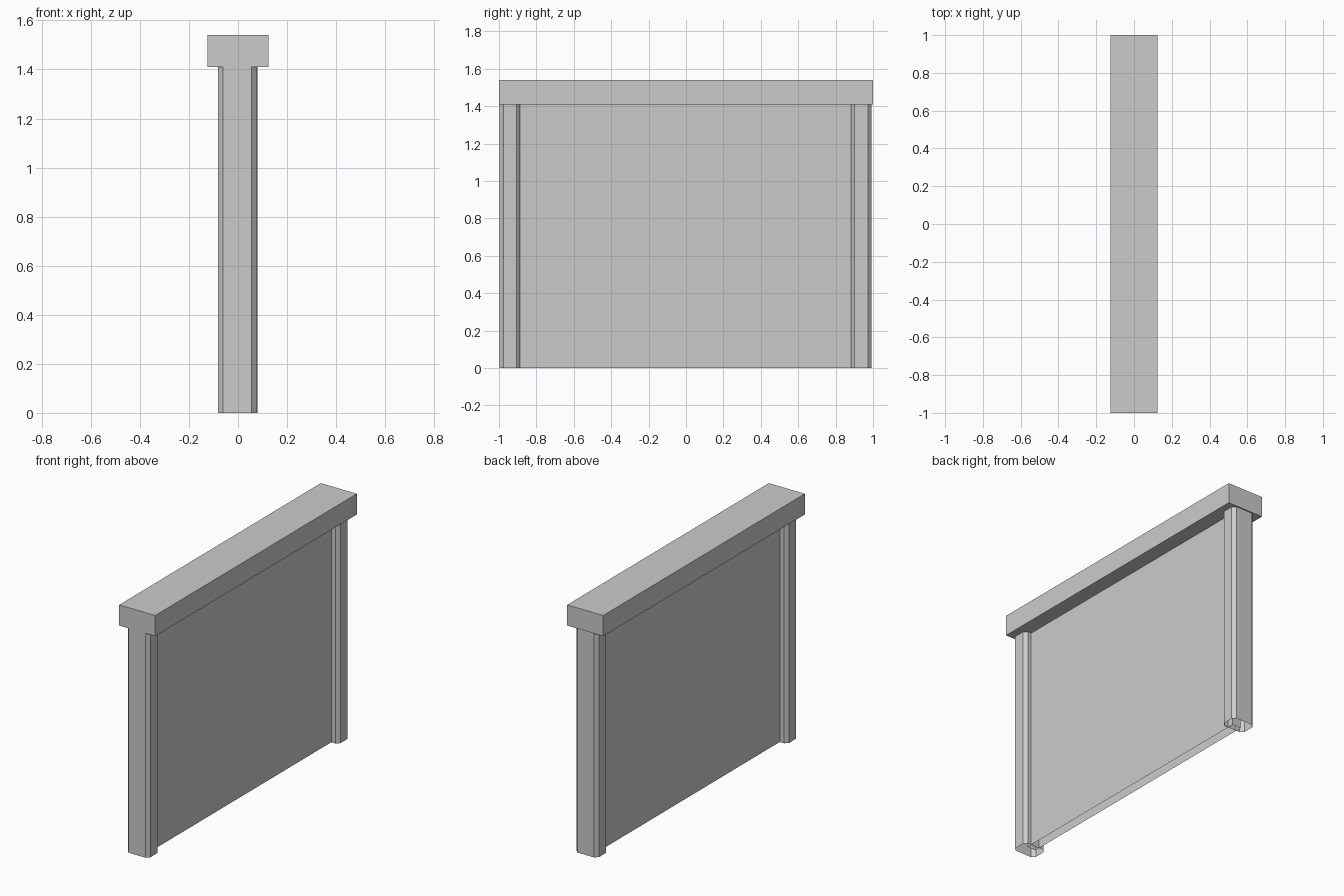
import bpy

cube = bpy.data.objects.get("Cube")
if cube:
    bpy.data.objects.remove(cube, do_unlink=True)

# Single plain grey for every part
grey = bpy.data.materials.new("plain grey")
grey.use_nodes = True
colour = (0.6, 0.6, 0.6, 1)
grey.diffuse_color = colour
grey.node_tree.nodes["Principled BSDF"].inputs["Base Color"].default_value = colour

WALL_TOP = 1.41
HEIGHT = 1.54


def prism(name, outline, z0, z1, closed_bottom=False):
    """Extrude a counter-clockwise xy outline upward, optionally open below."""
    n = len(outline)
    verts = [(x, y, z) for z in (z0, z1) for x, y in outline]
    faces = [(i, (i + 1) % n, n + (i + 1) % n, n + i) for i in range(n)]
    faces.append(tuple(range(n, 2 * n)))
    if closed_bottom:
        faces.append(tuple(reversed(range(n))))
    mesh = bpy.data.meshes.new(name)
    mesh.from_pydata(verts, [], faces)
    mesh.materials.append(grey)
    obj = bpy.data.objects.new(name, mesh)
    bpy.context.collection.objects.link(obj)
    return obj


def rectangle(hx, hy):
    return [(-hx, -hy), (hx, -hy), (hx, hy), (-hx, hy)]


def chamfered(cx, cy, hx, hy, c):
    """Rectangle outline with its four corners cut."""
    return [(cx + x, cy + y) for x, y in (
        (-hx + c, -hy), (hx - c, -hy), (hx, -hy + c), (hx, hy - c),
        (hx - c, hy), (-hx + c, hy), (-hx, hy - c), (-hx, -hy + c))]


# Thin wall panel, open underneath, running into both posts
prism("wall_panel", rectangle(0.03, 0.92), 0, WALL_TOP)

# Hollow chamfered end posts
for name, cx, cy in (("front_post", -0.003, -0.942), ("back_post", 0.002, 0.937)):
    prism(name, chamfered(cx, cy, 0.078, 0.055, 0.02), 0, WALL_TOP)

# Coping beam across the top
prism("top_beam", rectangle(0.125, 1), WALL_TOP, HEIGHT, closed_bottom=True)
